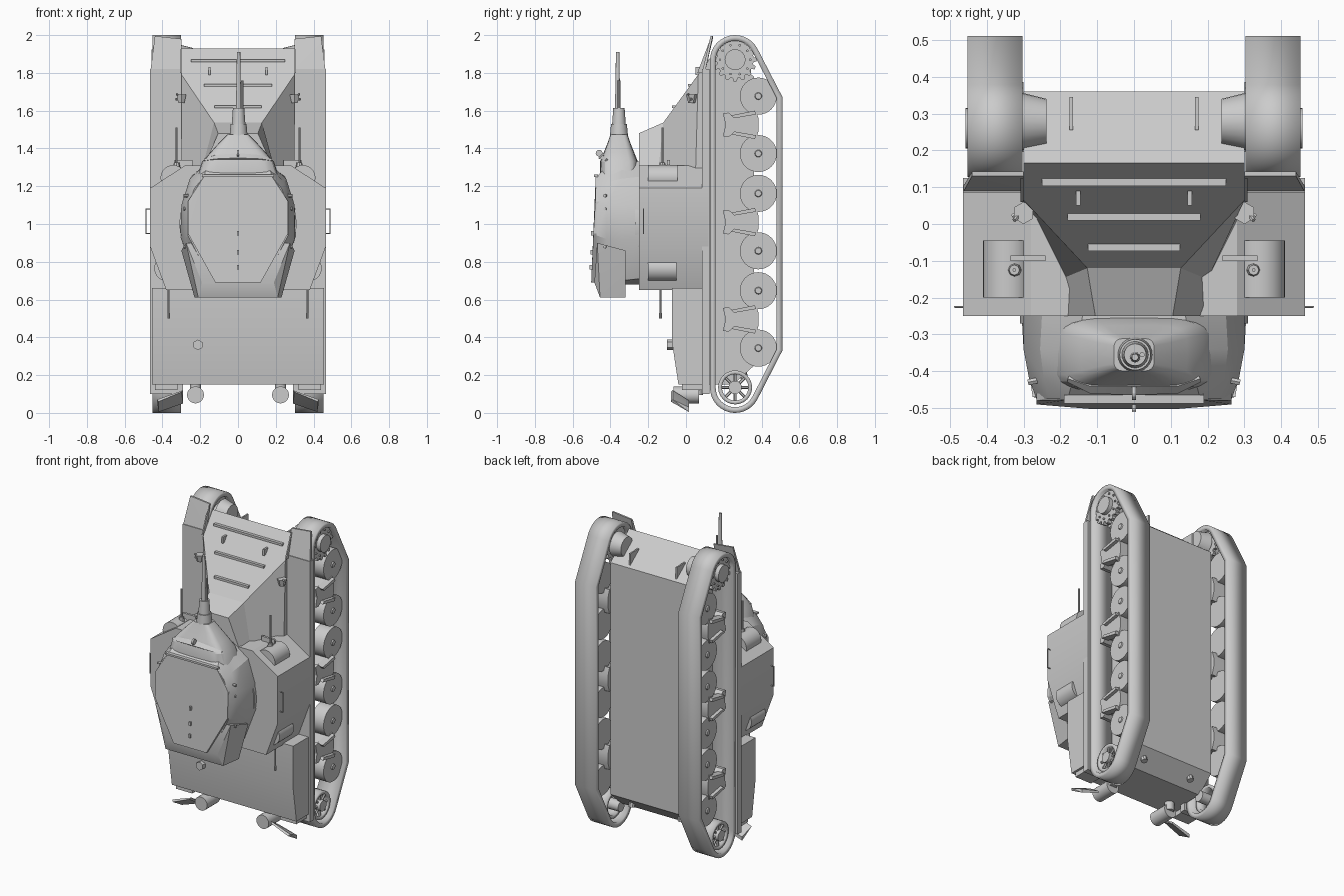
import bpy, bmesh, math
from mathutils import Vector, Matrix

if "Cube" in bpy.data.objects:
    bpy.data.objects.remove(bpy.data.objects["Cube"])


def finish(name, bm, mirror=False):
    bmesh.ops.recalc_face_normals(bm, faces=bm.faces)
    me = bpy.data.meshes.new(name)
    bm.to_mesh(me)
    bm.free()
    ob = bpy.data.objects.new(name, me)
    bpy.context.collection.objects.link(ob)
    if mirror:
        ob.modifiers.new("mirror", 'MIRROR')
    return ob


def hull(name, pts, sym=False, mirror=False):
    """Convex solid around points; sym adds the -x twins."""
    bm = bmesh.new()
    for x, y, z in pts:
        bm.verts.new((x, y, z))
        if sym and x:
            bm.verts.new((-x, y, z))
    bmesh.ops.convex_hull(bm, input=bm.verts)
    bmesh.ops.delete(bm, geom=[v for v in bm.verts if not v.link_faces], context='VERTS')
    bmesh.ops.dissolve_limit(bm, angle_limit=0.02, verts=bm.verts, edges=bm.edges)
    return finish(name, bm, mirror)


def loft(name, rings, mirror=False):
    """Closed solid through rings with equal point counts."""
    bm = bmesh.new()
    vs = [[bm.verts.new(p) for p in r] for r in rings]
    n = len(vs[0])
    for a, b in zip(vs, vs[1:]):
        for i in range(n):
            bm.faces.new((a[i], a[(i + 1) % n], b[(i + 1) % n], b[i]))
    bm.faces.new(vs[0])
    bm.faces.new(vs[-1])
    return finish(name, bm, mirror)


def both(pts):
    """Half outline plus its -x twin, as one closed ring."""
    return list(pts) + [(-x, y, z) for x, y, z in reversed(pts)]


def prism(name, yz, x0, x1, mirror=False):
    return loft(name, [[(x, y, z) for y, z in yz] for x in (x0, x1)], mirror)


def box(name, x, y, z, mirror=False):
    return prism(name, [(y[0], z[0]), (y[1], z[0]), (y[1], z[1]), (y[0], z[1])], *x, mirror)


def cyl(name, p, q, r0, r1=None, n=24, mirror=False):
    p, q = Vector(p), Vector(q)
    bm = bmesh.new()
    m = Matrix.Translation((p + q) / 2) @ (q - p).to_track_quat('Z', 'Y').to_matrix().to_4x4()
    bmesh.ops.create_cone(bm, cap_ends=True, segments=n, radius1=r0,
                          radius2=r0 if r1 is None else r1, depth=(q - p).length, matrix=m)
    return finish(name, bm, mirror)


def arc(c, r, a0, a1, n):
    return [(c[0] + r * math.cos(math.radians(a0 + (a1 - a0) * i / n)),
             c[1] + r * math.sin(math.radians(a0 + (a1 - a0) * i / n))) for i in range(n + 1)]


def band(name, yz, x0, x1, t):
    """Closed strip with thickness, mirrored."""
    bm = bmesh.new()
    a = [bm.verts.new((x0, y, z)) for y, z in yz]
    b = [bm.verts.new((x1, y, z)) for y, z in yz]
    for i in range(len(a)):
        j = (i + 1) % len(a)
        bm.faces.new((a[i], a[j], b[j], b[i]))
    ob = finish(name, bm, True)
    s = ob.modifiers.new("thick", 'SOLIDIFY')
    s.thickness, s.offset, s.use_even_offset = t, 0, True
    return ob


# Lower hull between the tracks, with sloped nose and tail
prism("lower_hull", [(.09, .15), (.25, .15), (.36, .25), (.36, 1.78), (.165, 1.93), (.09, 1.82)], -.3, .3)

# Sloped front plate tapering inward, then the raised block behind it
loft("front_hull", [both([(.3, .165, 1.93), (.3, .065, 1.792), (.127, -.12, 1.537)]),
                    both([(.3, .165, 1.25), (.3, .05, 1.25), (.2, -.15, 1.25)])])
loft("turret_block", [both([(.127, -.12, 1.537), (.105, -.25, 1.48)]),
                      both([(.2, -.15, 1.25), (.205, -.25, 1.25)])])
# Fighting compartment over the tracks
hull("superstructure", [(x, y, z) for y in (-.25, .12) for x, z in
                        ((.465, 1.19), (.28, 1.31), (.38, .65), (.465, .88))], sym=True)
# Engine deck
prism("engine_deck", [(-.075, .66), (-.075, .38), (-.04, .15), (.1, .15), (.1, .66)], -.455, .455)
# Ribs across the front plate
for i, (y, z, w) in enumerate(((.115, 1.865, .25), (.022, 1.735, .18), (-.062, 1.62, .125))):
    box(f"splash_rib_{i}", (-w, w), (y - .012, y + .02), (z - .007, z + .007))
box("tow_eye", (.145, .157), (.05, .09), (1.79, 1.83), True)
box("nose_strap", (.165, .175), (.255, .345), (1.79, 1.868), True)

# Fenders, upturned front guards and rear mudguards
box("fender", (.29, .465), (.085, .125), (.1, 1.82), True)
hull("front_guard", [(.3, .085, 1.8), (.3, .1, 1.8), (.465, .085, 1.8), (.465, .1, 1.8),
                     (.3, .13, 1.98), (.3, .142, 1.98), (.44, .13, 1.995), (.44, .142, 1.995)], mirror=True)
hull("guard_lip", [(.3, .06, 1.8), (.3, .1, 1.8), (.308, .06, 1.8), (.308, .1, 1.8),
                   (.3, .125, 1.97), (.308, .125, 1.97)], mirror=True)
hull("rear_mudguard", [(.30, -.08, .11), (.42, -.08, .06), (.29, .015, .05), (.42, .015, .005),
                       (.29, -.07, .12), (.43, -.07, .07), (.29, .015, .065), (.42, .015, .03)], mirror=True)
box("mudguard_arm", (.32, .44), (-.02, .1), (.12, .17), True)

# Tracks
path = arc((.26, 1.867), .118, 180, 27, 14) + [(.495, 1.67), (.495, .333)] + arc((.26, .133), .118, -27, -180, 14)
band("track", path, .303, .452, .03)

# Drive sprockets with teeth, hubs and final drives
teeth = []
for i in range(16):
    a = i * 22.5
    for d, r in ((-8, .098), (-4, .115), (4, .115), (8, .098)):
        t = math.radians(a + d)
        teeth.append((.26 + r * math.cos(t), 1.87 + r * math.sin(t)))
prism("sprocket", teeth, .40, .43, True)
prism("sprocket_inner", teeth, .33, .35, True)
cyl("sprocket_hub", (.29, .26, 1.87), (.457, .26, 1.87), .055, mirror=True)
for i in range(10):
    y, z = arc((.26, 1.87), .08, i * 36, i * 36, 1)[0]
    cyl(f"sprocket_bolt_{i}", (.425, y, z), (.438, y, z), .007, n=6, mirror=True)
cyl("final_drive", (.238, .278, 1.87), (.31, .278, 1.87), .062, .08, mirror=True)

# Spoked idlers
band("idler_rim", arc((.26, .135), .08, 0, 345, 23), .34, .43, .02)
cyl("idler_hub", (.29, .26, .135), (.44, .26, .135), .035, n=16, mirror=True)
for i in range(8):
    p, q = arc((.26, .135), .03, i * 45, i * 45, 1)[0], arc((.26, .135), .078, i * 45, i * 45, 1)[0]
    cyl(f"idler_spoke_{i}", (.415, *p), (.415, *q), .008, n=6, mirror=True)

# Road wheels in pairs with bogie brackets
for i, zc in enumerate((1.525, 1.01, .495)):
    for j, d in enumerate((-.152, .152)):
        c = (.383, zc + d)
        cyl(f"road_wheel_{i}{j}", (.335, *c), (.425, *c), .098, n=32, mirror=True)
        cyl(f"wheel_hub_{i}{j}", (.42, *c), (.432, *c), .022, .016, n=12, mirror=True)
    prism(f"bogie_bracket_{i}", [(.195, zc - .06), (.225, zc - .065), (.25, zc - .045), (.37, zc - .08),
                                 (.385, zc - .03), (.385, zc + .03), (.37, zc + .08), (.25, zc + .045),
                                 (.225, zc + .065), (.195, zc + .06), (.21, zc)], .3, .43, True)
    for j, s in enumerate((-1, 1)):
        hull(f"bogie_arm_{i}{j}", [(x, y, zc + s * z) for x in (.405, .452)
                                   for y, z in ((.24, .05), (.255, .035), (.365, .075), (.37, .055))], mirror=True)

# Turret: stacked outlines from ring to roof, then roof plate and bustle
half = {
    -.25: ((.14, 1.33), (.25, 1.25), (.30, 1.1), (.305, .93), (.22, .71), (.1, .68)),
    -.34: ((.155, 1.33), (.255, 1.24), (.30, 1.1), (.30, .92), (.22, .70), (.1, .68)),
    -.42: ((.165, 1.305), (.245, 1.22), (.285, 1.1), (.28, .92), (.18, .69), (.1, .67)),
    -.475: ((.18, 1.25), (.23, 1.19), (.265, 1.1), (.265, .94), (.13, .68), (.1, .67)),
}
loft("turret_body", [both([(x, y, z) for x, z in h]) for y, h in half.items()])
hull("turret_roof", [(.18, -.478, 1.25), (.265, -.48, 1.12), (.265, -.49, .95), (.12, -.502, .69),
                     (.19, -.46, 1.25), (.265, -.46, 1.12), (.265, -.46, .95), (.12, -.46, .69)], sym=True)
hull("turret_bustle", [(.21, -.455, .61), (.23, -.32, .61), (.3, -.32, .86), (.275, -.47, .9),
                       (.19, -.485, .69)], sym=True)
cyl("turret_ring", (0, -.27, 1.0), (0, -.23, 1.0), .31, n=48)
box("roof_front_lip", (-.19, .19), (-.488, -.465), (1.25, 1.262))
for i, z in enumerate((.95, .85, .77)):
    box(f"roof_lug_{i}", (-.006, .006), (-.502 - i * .004, -.48), (z - .012, z + .012))
for i, z in enumerate((1.15, 1.08, .88)):
    cyl(f"side_lug_{i}", (.24, -.42, z), (.288, -.43, z), .009, n=6, mirror=True)

# Rounded mantlet
rings = []
for z, w, y0, y1 in ((1.24, .22, -.455, -.25), (1.33, .19, -.455, -.255), (1.38, .145, -.435, -.275),
                     (1.43, .1, -.415, -.295), (1.475, .055, -.4, -.31)):
    cy, hy, ring = (y0 + y1) / 2, (y1 - y0) / 2, []
    for k in range(24):
        c, s = math.cos(k * math.pi / 12), math.sin(k * math.pi / 12)
        ring.append((w * math.copysign(abs(c) ** .45, c), cy + hy * math.copysign(abs(s) ** .45, s), z))
    rings.append(ring)
loft("mantlet", rings)
hull("mantlet_hood", [(.18, -.43, 1.335), (.12, -.46, 1.345), (0, -.465, 1.35), (.18, -.42, 1.345),
                      (.12, -.44, 1.365), (0, -.44, 1.375), (.17, -.4, 1.33)], sym=True)
cyl("lifting_eye", (-.006, -.46, 1.375), (.006, -.46, 1.375), .018, n=12)

# Gun with sleeve, plus shorter coaxial barrel
cyl("gun_collar", (.003, -.355, 1.44), (.003, -.355, 1.53), .05, .042)
cyl("gun_sleeve", (.003, -.355, 1.53), (.003, -.355, 1.615), .036, .03)
cyl("gun_barrel", (.003, -.362, 1.6), (.003, -.362, 1.91), .014, .009, 16)
cyl("coaxial_barrel", (.022, -.355, 1.6), (.022, -.355, 1.76), .007, n=10)

# Secondary gun housings and rear bins, drum shaped
cyl("front_housing", (.343, -.2, 1.245), (.343, -.045, 1.245), .067, n=28, mirror=True)
box("housing_hood", (.24, .335), (-.1, -.085), (1.28, 1.34), True)
cyl("housing_port", (.325, -.125, 1.29), (.325, -.125, 1.325), .022, .014, 8, True)
cyl("housing_gun", (.325, -.125, 1.31), (.325, -.125, 1.51), .005, n=8, mirror=True)
cyl("rear_bin", (.375, -.2, .765), (.375, -.05, .765), .068, n=28, mirror=True)
cyl("rear_rod", (.367, -.135, .5), (.367, -.135, .72), .005, n=8, mirror=True)
cyl("rear_rod_tip", (.367, -.135, .5), (.367, -.135, .53), .007, n=8, mirror=True)

# Side grab rails, headlights, deck cap, exhausts
for i, z in enumerate((.95, 1.08)):
    cyl(f"rail_post_{i}", (.46, -.225, z), (.486, -.225, z), .003, n=6, mirror=True)
cyl("grab_rail", (.486, -.225, .948), (.486, -.225, 1.082), .003, n=6, mirror=True)
cyl("headlight", (.3, .03, 1.64), (.3, .03, 1.685), .018, .03, 6, True)
cyl("headlight_arm", (.255, .075, 1.67), (.33, .02, 1.66), .007, n=6, mirror=True)
cyl("headlight_brace", (.325, .01, 1.69), (.27, .07, 1.63), .006, n=6, mirror=True)
cyl("deck_cap", (-.212, -.1, .36), (-.212, -.06, .36), .028, n=6)
cyl("exhaust", (.225, -.065, .095), (.225, .07, .095), .045, n=20, mirror=True)
cyl("exhaust_elbow", (.225, .06, .095), (.225, .06, .2), .03, n=16, mirror=True)
cyl("tail_hook", (.18, .31, .18), (.18, .3, .22), .02, n=8, mirror=True)

# Smooth the round parts, keep edges crisp
bpy.ops.object.select_all(action='SELECT')
bpy.context.view_layer.objects.active = bpy.context.selected_objects[0]
bpy.ops.object.shade_smooth_by_angle(angle=math.radians(25))
